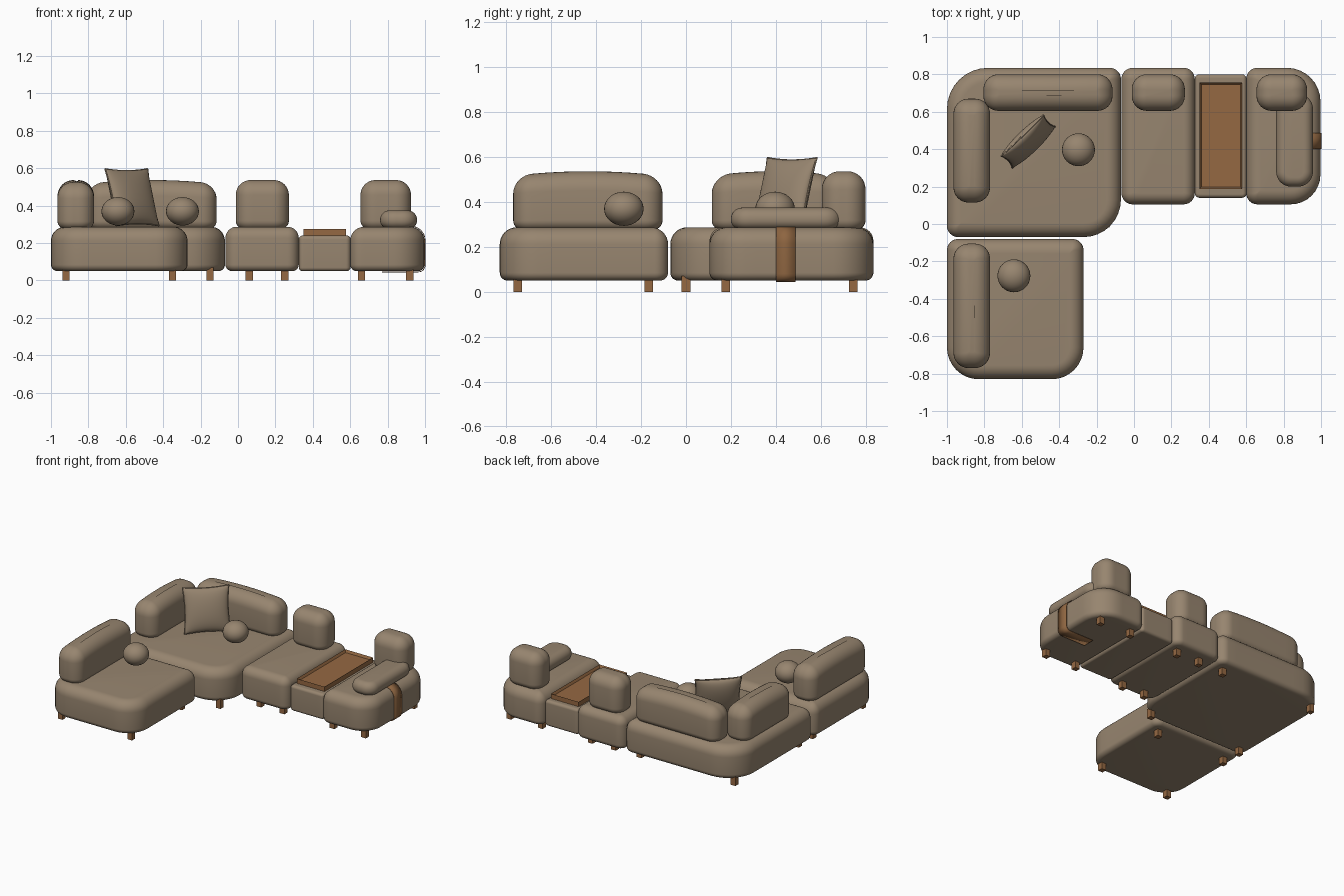
import bpy, bmesh, math
from mathutils import Matrix, Vector

cube = bpy.data.objects.get("Cube")
if cube:
    bpy.data.objects.remove(cube, do_unlink=True)


def material(name, rgb):
    m = bpy.data.materials.new(name)
    m.use_nodes = True
    m.diffuse_color = (*rgb, 1)
    m.node_tree.nodes["Principled BSDF"].inputs["Base Color"].default_value = (*rgb, 1)
    return m


FABRIC = material("taupe fabric", (0.31, 0.235, 0.16))
WOOD = material("brown wood", (0.30, 0.14, 0.055))
LEATHER = material("tan leather", (0.27, 0.13, 0.052))


def finish(name, bm, mat, smooth=True):
    bmesh.ops.recalc_face_normals(bm, faces=bm.faces)
    for f in bm.faces:
        f.smooth = smooth
    me = bpy.data.meshes.new(name)
    bm.to_mesh(me)
    bm.free()
    me.materials.append(mat)
    ob = bpy.data.objects.new(name, me)
    bpy.context.collection.objects.link(ob)
    return ob


def side_profile(z0, z1, top, bottom, n=8):
    """(inset, height) pairs from the underside up to the top."""
    pts = []
    for i in range(n + 1):
        a = math.pi / 2 * i / n
        pts.append((bottom * (1 - math.sin(a)), z0 + bottom * (1 - math.cos(a))))
    for i in range(n + 1):
        a = math.pi / 2 * i / n
        pts.append((top * (1 - math.cos(a)), z1 - top * (1 - math.sin(a))))
    return pts


def outline(x0, x1, y0, y1, radii, d, n=8, m=8):
    """Rounded rectangle inset by d; radii: front right, back right, back left, front left."""
    pts = []
    corners = ((x1, y0, 1, -1), (x1, y1, 1, 1), (x0, y1, -1, 1), (x0, y0, -1, -1))
    for k, ((cx, cy, sx, sy), r) in enumerate(zip(corners, radii)):
        q = max(r - d, 0.004)
        ox, oy = cx - sx * (d + q), cy - sy * (d + q)
        for i in range(n + 1):
            a = math.pi / 2 * (k - 1 + i / n)
            pts.append(Vector((ox + q * math.cos(a), oy + q * math.sin(a))))
    # subdivide the straight edges
    full = []
    for i, p in enumerate(pts):
        full.append(p)
        if i % (n + 1) == n:
            nxt = pts[(i + 1) % len(pts)]
            full += [p.lerp(nxt, j / m) for j in range(1, m)]
    return full


def cushion(name, x, y, z, radii, top, bottom, crown=0.0):
    bm = bmesh.new()
    rings = []
    cx, cy = sum(x) / 2, sum(y) / 2
    hx, hy = (x[1] - x[0]) / 2, (y[1] - y[0]) / 2
    for d, h in side_profile(*z, top, bottom):
        ring = []
        for p in outline(*x, *y, radii, d):
            u = (p.x - cx) / hx if hx > hy else (p.y - cy) / hy
            drop = crown * u * u * (h - z[0]) / (z[1] - z[0])
            ring.append(bm.verts.new((p.x, p.y, h - drop)))
        rings.append(ring)
    for a, b in zip(rings, rings[1:]):
        for i in range(len(a)):
            j = (i + 1) % len(a)
            bm.faces.new((a[i], a[j], b[j], b[i]))
    bm.faces.new(rings[0])
    bm.faces.new(rings[-1])
    return finish(name, bm, FABRIC)


def box(bm, x, y, z):
    mid = Vector((sum(x) / 2, sum(y) / 2, sum(z) / 2))
    size = (x[1] - x[0], y[1] - y[0], z[1] - z[0], 1)
    return bmesh.ops.create_cube(bm, size=1, matrix=Matrix.Translation(mid) @ Matrix.Diagonal(size))


# Seat bases
SEAT = (0.05, 0.287)
cushion("corner_base", (-1, -0.07), (-0.07, 0.835), SEAT, (0.2, 0.06, 0.22, 0.06), 0.075, 0.035)
cushion("chaise_base", (-1, -0.27), (-0.83, -0.08), SEAT, (0.17, 0.06, 0.06, 0.17), 0.075, 0.035)
cushion("middle_base", (-0.067, 0.325), (0.105, 0.835), SEAT, (0.06,) * 4, 0.06, 0.035)
cushion("end_base", (0.6, 0.997), (0.105, 0.835), SEAT, (0.16, 0.18, 0.06, 0.06), 0.075, 0.035)
cushion("table_base", (0.325, 0.602), (0.14, 0.8), (0.05, 0.24), (0.025,) * 4, 0.02, 0.02)

# Back cushions and arm
BACK = (0.275, 0.537)
ROUND = (0.08,) * 4
cushion("chaise_back", (-0.965, -0.77), (-0.77, -0.105), BACK, ROUND, 0.085, 0.045, 0.02)
cushion("corner_side_back", (-0.965, -0.77), (0.115, 0.67), BACK, ROUND, 0.085, 0.045, 0.02)
cushion("corner_rear_back", (-0.805, -0.115), (0.605, 0.8), BACK, ROUND, 0.085, 0.045, 0.02)
cushion("middle_back", (-0.012, 0.272), (0.605, 0.8), BACK, ROUND, 0.08, 0.045)
cushion("end_back", (0.655, 0.925), (0.605, 0.8), BACK, ROUND, 0.08, 0.045)
cushion("arm_cushion", (0.76, 0.957), (0.2, 0.695), (0.28, 0.375), ROUND, 0.05, 0.04)

# Ball pillows
for name, x, y in (("corner_ball_pillow", -0.297, 0.397), ("chaise_ball_pillow", -0.642, -0.277)):
    bm = bmesh.new()
    place = Matrix.Translation((x, y, 0.37)) @ Matrix.Diagonal((0.088, 0.088, 0.076, 1))
    bmesh.ops.create_uvsphere(bm, u_segments=32, v_segments=16, radius=1, matrix=place)
    finish(name, bm, FABRIC)

# Square pillow, leaning back in the corner
N, HALF = 20, 0.158


def pillow_point(u, v, side):
    px = HALF * u * (1 - 0.07 * (1 - v * v) * abs(u))
    py = HALF * v * (1 - 0.07 * (1 - u * u) * abs(v))
    return px, py, side * 0.05 * (max(0, (1 - u * u) * (1 - v * v))) ** 0.45


lean = (Matrix.Translation((-0.567, 0.442, 0.445)) @ Matrix.Rotation(math.radians(44), 4, "Z")
        @ Matrix.Rotation(math.radians(74), 4, "X"))
steps = [math.sin(math.pi / 2 * (2 * i / N - 1)) for i in range(N + 1)]
bm = bmesh.new()
for side in (1, -1):
    grid = [[bm.verts.new(pillow_point(u, v, side)) for v in steps] for u in steps]
    for i in range(N):
        for j in range(N):
            bm.faces.new((grid[i][j], grid[i + 1][j], grid[i + 1][j + 1], grid[i][j + 1]))
bmesh.ops.remove_doubles(bm, verts=bm.verts, dist=0.0001)
finish("square_pillow", bm, FABRIC).matrix_world = lean

# Piping around the square pillow
edge = ([(u, -1) for u in steps[:-1]] + [(1, v) for v in steps[:-1]]
        + [(-u, 1) for u in steps[:-1]] + [(-1, -v) for v in steps[:-1]])
curve = bpy.data.curves.new("pillow_piping", "CURVE")
curve.dimensions = "3D"
curve.bevel_depth = 0.004
curve.bevel_resolution = 2
spline = curve.splines.new("POLY")
spline.points.add(len(edge) - 1)
spline.use_cyclic_u = True
for p, (u, v) in zip(spline.points, edge):
    p.co = (*pillow_point(u, v, 1), 1)
curve.materials.append(FABRIC)
piping = bpy.data.objects.new("pillow_piping", curve)
bpy.context.collection.objects.link(piping)
piping.matrix_world = lean

# Tray with a recessed panel
bm = bmesh.new()
box(bm, (0.35, 0.578), (0.188, 0.756), (0.235, 0.275))
bm.normal_update()
top = [f for f in bm.faces if f.normal.z > 0.9]
bmesh.ops.inset_region(bm, faces=top, thickness=0.014)
bmesh.ops.translate(bm, verts=top[0].verts, vec=(0, 0, -0.018))
finish("table_tray", bm, WOOD, False)

# Leather strap wrapped around the end base
path = [(0.77, SEAT[0] - 0.004)]
path += [(1.0 - d, h) for d, h in side_profile(SEAT[0] - 0.004, SEAT[1] + 0.003, 0.075, 0.035)]
path.append((0.86, SEAT[1] + 0.003))
bm = bmesh.new()
rows = [[bm.verts.new((x, y, z)) for y in (0.4, 0.487)] for x, z in path]
for a, b in zip(rows, rows[1:]):
    bm.faces.new((a[0], a[1], b[1], b[0]))
strap = finish("arm_strap", bm, LEATHER)
solid = strap.modifiers.new("thickness", "SOLIDIFY")
solid.thickness = 0.004
solid.offset = 0

# Square legs under every seat
LEGS = {
    "corner": ((-0.92, -0.15), (0.0, 0.745)),
    "chaise": ((-0.92, -0.35), (-0.75, -0.165)),
    "middle": ((0.06, 0.25), (0.177, 0.745)),
    "end": ((0.66, 0.918), (0.177, 0.745)),
}
for part, (xs, ys) in LEGS.items():
    bm = bmesh.new()
    for x in xs:
        for y in ys:
            box(bm, (x - 0.019, x + 0.019), (y - 0.019, y + 0.019), (0, 0.07))
    finish(part + "_legs", bm, WOOD, False)
